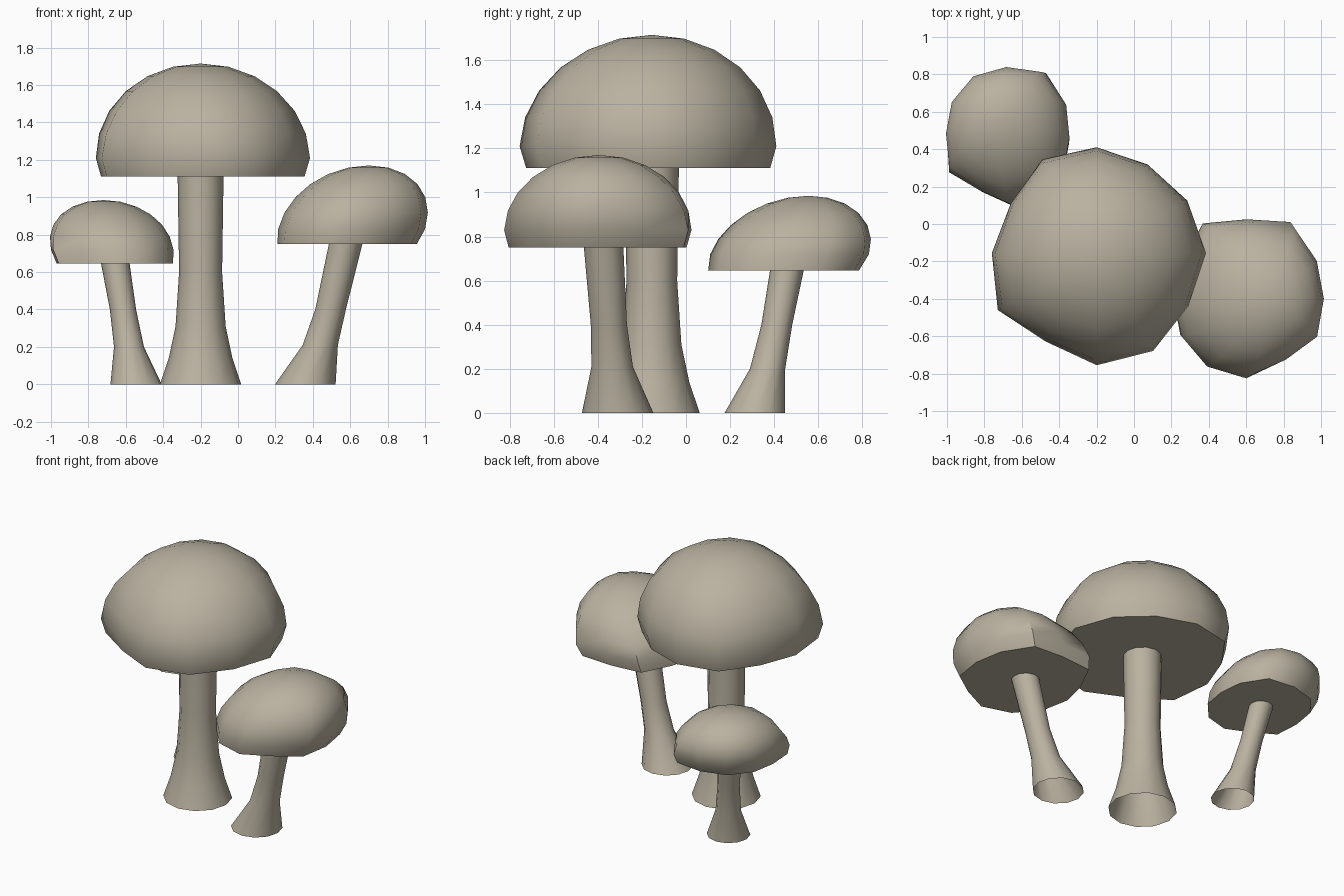
import bpy, bmesh, math

SIDES = 12
CAP_STEPS = 6

cube = bpy.data.objects.get("Cube")
if cube:
    bpy.data.objects.remove(cube, do_unlink=True)

clay = bpy.data.materials.new("warm_taupe")
colour = (0.49, 0.445, 0.355, 1.0)
clay.diffuse_color = colour
clay.use_nodes = True
for node in clay.node_tree.nodes:
    if node.type == "BSDF_PRINCIPLED":
        node.inputs["Base Color"].default_value = colour


def ring_points(x, y, z, radii):
    """One horizontal ring with a separate radius for each side."""
    points = []
    for i, r in enumerate(radii):
        a = math.tau * i / SIDES
        points.append((x + r * math.cos(a), y + r * math.sin(a), z))
    return points


def loft(name, rings, apex=None, floor=False):
    """Skin a stack of rings, with optional pointed top and flat bottom."""
    bm = bmesh.new()
    loops = [[bm.verts.new(p) for p in ring] for ring in rings]
    for low, high in zip(loops, loops[1:]):
        for i in range(SIDES):
            j = (i + 1) % SIDES
            bm.faces.new((low[i], low[j], high[j], high[i]))
    if apex:
        tip = bm.verts.new(apex)
        for i in range(SIDES):
            bm.faces.new((loops[-1][i], loops[-1][(i + 1) % SIDES], tip))
    if floor:
        bm.faces.new(loops[0][::-1])
    mesh = bpy.data.meshes.new(name)
    bm.to_mesh(mesh)
    bm.free()
    mesh.materials.append(clay)
    obj = bpy.data.objects.new(name, mesh)
    bpy.context.collection.objects.link(obj)
    bpy.ops.object.select_all(action="DESELECT")
    obj.select_set(True)
    bpy.context.view_layer.objects.active = obj
    bpy.ops.object.shade_smooth_by_angle(angle=math.radians(50))


def stem(name, sections):
    """Hollow flared stem from (x, y, z, radius) sections, open at the foot."""
    loft(name, [ring_points(x, y, z, [r] * SIDES) for x, y, z, r in sections])


def cap(name, centre, top, rim_z, radii):
    """Uneven dome leaning from its widest ring to its top, tucked in at the rim."""
    cx, cy, cz = centre
    tx, ty, tz = top
    mean = sum(radii) / SIDES

    def level(z, scale, even):
        t = (z - cz) / (tz - cz)
        return ring_points(cx + (tx - cx) * t, cy + (ty - cy) * t, z,
                           [(r + (mean - r) * even) * scale for r in radii])

    rings = [level(rim_z, 0.95, 0)]
    for k in range(CAP_STEPS):
        a = math.pi / 2 * k / CAP_STEPS
        rings.append(level(cz + (tz - cz) * math.sin(a), math.cos(a), k / CAP_STEPS))
    loft(name, rings, apex=top, floor=True)


# Tall mushroom in the middle
stem("tall_stem", [(-0.2, -0.155, 0, 0.217), (-0.2, -0.155, 0.14, 0.17),
                   (-0.2, -0.155, 0.31, 0.134), (-0.2, -0.155, 0.6, 0.115),
                   (-0.2, -0.155, 1.13, 0.123)])
cap("tall_cap", (-0.2, -0.155, 1.21), (-0.2, -0.155, 1.715), 1.11,
    [.585, .56, .546, .565, .578, .53, .56, .61, .546, .6, .605, .567])

# Medium mushroom leaning to the left
stem("medium_stem", [(0.36, -0.31, 0, 0.162), (0.44, -0.335, 0.21, 0.094),
                     (0.495, -0.35, 0.4, 0.082), (0.58, -0.375, 0.77, 0.09)])
cap("medium_cap", (0.6, -0.4, 0.83), (0.7, -0.395, 1.17), 0.75,
    [.4, .42, .474, .425, .465, .39, .385, .4, .418, .425, .383, .423])

# Small mushroom leaning to the back right
stem("small_stem", [(-0.545, 0.312, 0, 0.137), (-0.583, 0.37, 0.2, 0.08),
                    (-0.615, 0.412, 0.4, 0.07), (-0.66, 0.462, 0.67, 0.077)])
cap("small_cap", (-0.67, 0.46, 0.72), (-0.72, 0.555, 0.985), 0.645,
    [.325, .355, .4, .37, .367, .347, .33, .367, .32, .35, .35, .34])
